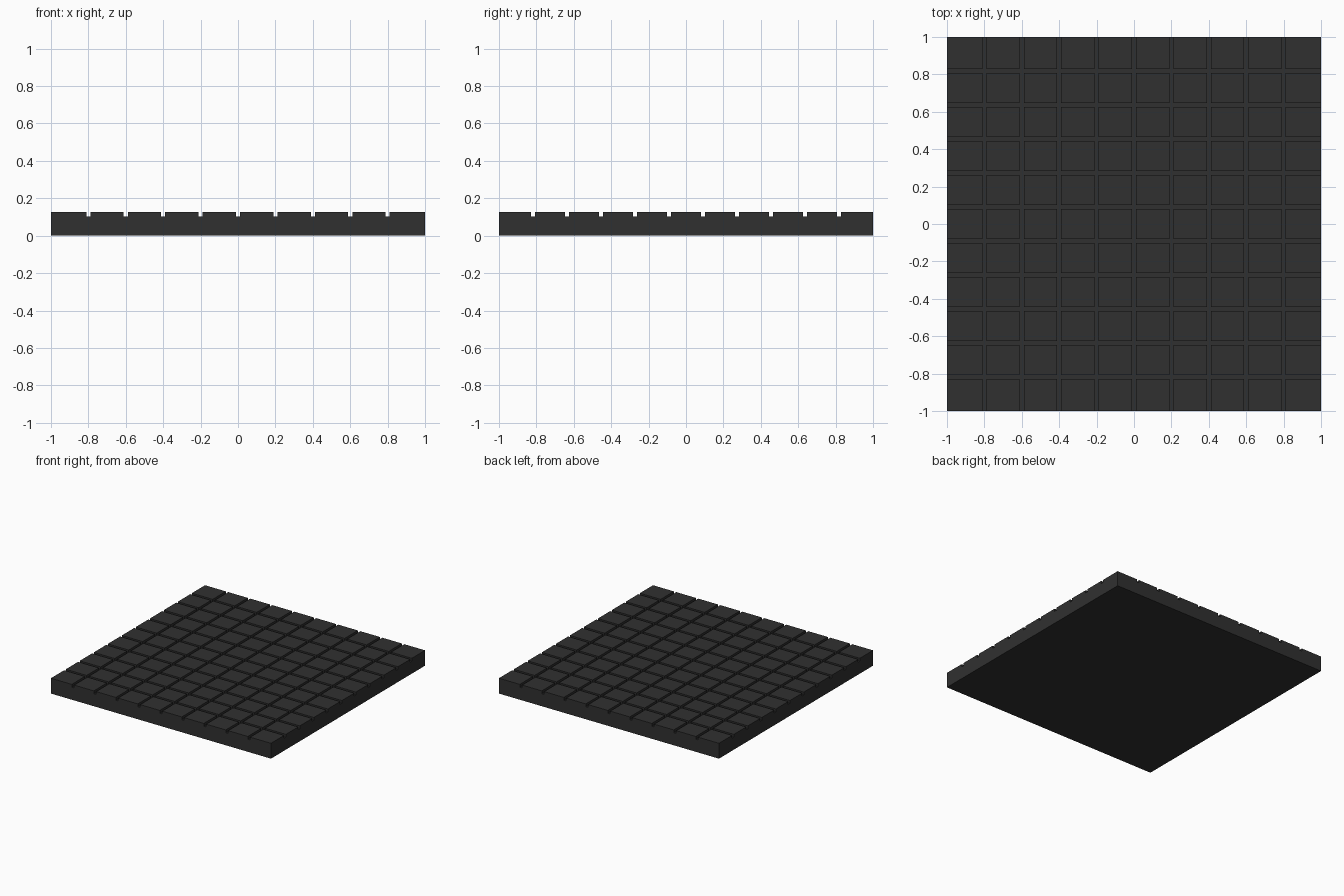
import bpy, bmesh
from mathutils import Matrix, Vector

if "Cube" in bpy.data.objects:
    bpy.data.objects.remove(bpy.data.objects["Cube"])

COLS, ROWS = 10, 11
GAP = 0.022          # groove width
FLOOR, TOP = 0.103, 0.126

def groove_edges(count):
    """Both edges of every groove along one axis."""
    centres = [-1 + 2 * i / count for i in range(1, count)]
    return [c + s * GAP / 2 for c in centres for s in (-1, 1)]

def is_tile(value, count):
    """True when a face centre lies outside every groove."""
    return all(abs(value - (-1 + 2 * i / count)) > GAP for i in range(1, count))

# Slab up to the groove floor
bm = bmesh.new()
bmesh.ops.create_cube(bm, size=1, matrix=Matrix.Translation((0, 0, FLOOR / 2))
                      @ Matrix.Diagonal((2, 2, FLOOR, 1)))

# Cut the slab along all groove edges
for axis, count in ((Vector((1, 0, 0)), COLS), (Vector((0, 1, 0)), ROWS)):
    for p in groove_edges(count):
        bmesh.ops.bisect_plane(bm, geom=bm.verts[:] + bm.edges[:] + bm.faces[:],
                               plane_co=axis * p, plane_no=axis)

# Raise the tiles
bm.normal_update()
tiles = []
for f in bm.faces:
    c = f.calc_center_median()
    if f.normal.z > 0.9 and is_tile(c.x, COLS) and is_tile(c.y, ROWS):
        tiles.append(f)
raised = bmesh.ops.extrude_discrete_faces(bm, faces=tiles)["faces"]
verts = list({v for f in raised for v in f.verts})
bmesh.ops.translate(bm, verts=verts, vec=(0, 0, TOP - FLOOR))
bmesh.ops.recalc_face_normals(bm, faces=bm.faces[:])

mesh = bpy.data.meshes.new("grooved_tile_slab")
bm.to_mesh(mesh)
bm.free()
slab = bpy.data.objects.new("grooved_tile_slab", mesh)
bpy.context.collection.objects.link(slab)

# Dark grey finish
mat = bpy.data.materials.new("dark_grey")
mat.diffuse_color = (0.03, 0.03, 0.03, 1)
mat.use_nodes = True
mat.node_tree.nodes["Principled BSDF"].inputs["Base Color"].default_value = mat.diffuse_color
mesh.materials.append(mat)
